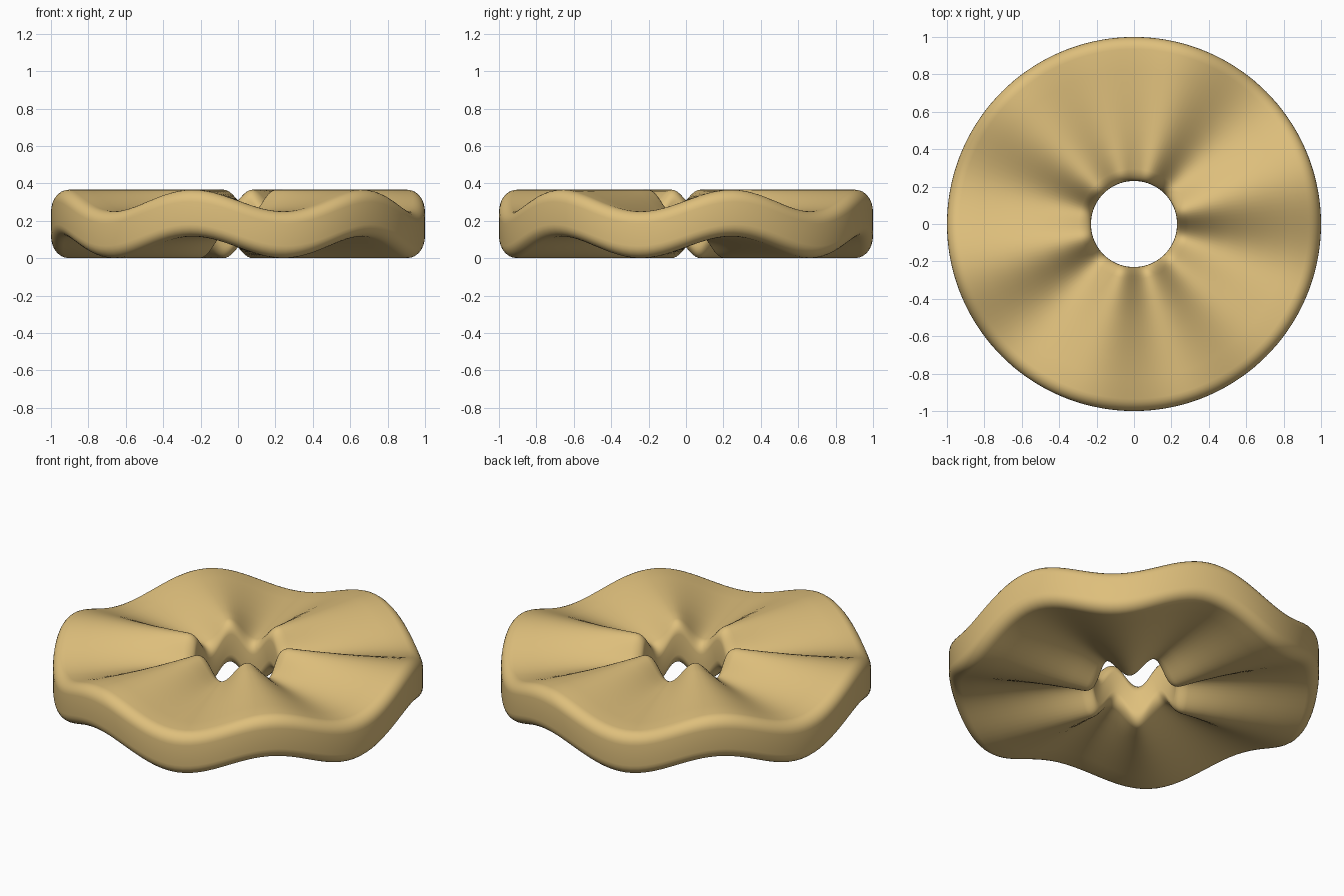
import bpy, bmesh, math
from mathutils import Vector

cube = bpy.data.objects.get("Cube")
if cube:
    bpy.data.objects.remove(cube, do_unlink=True)

INNER, OUTER = 0.23, 1.0
HALF, MID = 0.125, 0.183
ROUND = 0.065
WAVES, SWING = 6, 0.058
STEPS = 144

# Cross-section: a flat bar with rounded corners
profile = []
corners = [(OUTER, HALF, 0), (INNER, HALF, 90), (INNER, -HALF, 180), (OUTER, -HALF, 270)]
for r, z, start in corners:
    cr = r - math.copysign(ROUND, r - 0.5)
    cz = z - math.copysign(ROUND, z)
    for i in range(7):
        a = math.radians(start + i * 15)
        profile.append((cr + ROUND * math.cos(a), cz + ROUND * math.sin(a)))
    # Rings across the broad top and bottom
    if start in (0, 180):
        lo, hi = INNER + ROUND, OUTER - ROUND
        for i in range(1, 6):
            t = i / 6
            r_ring = hi + (lo - hi) * t if start == 0 else lo + (hi - lo) * t
            profile.append((r_ring, z))

# Sweep the section into a ring
bm = bmesh.new()
verts = [bm.verts.new((r, 0, z)) for r, z in profile]
edges = [bm.edges.new((v, verts[(i + 1) % len(verts)])) for i, v in enumerate(verts)]
bmesh.ops.spin(bm, geom=verts + edges, cent=(0, 0, 0), axis=(0, 0, 1),
               angle=math.tau, steps=STEPS, use_merge=True)
bmesh.ops.remove_doubles(bm, verts=bm.verts, dist=0.0001)

# Ripple the ring up and down around its centre
for v in bm.verts:
    v.co.z += MID + SWING * math.sin(WAVES * math.atan2(v.co.y, v.co.x))
bmesh.ops.recalc_face_normals(bm, faces=bm.faces)
for f in bm.faces:
    f.smooth = True

mesh = bpy.data.meshes.new("wavy_ring")
bm.to_mesh(mesh)
bm.free()
ring = bpy.data.objects.new("wavy_ring", mesh)
bpy.context.collection.objects.link(ring)

# Tan material
color = (0.73, 0.52, 0.2, 1)
mat = bpy.data.materials.new("golden_tan")
mat.use_nodes = True
mat.diffuse_color = color
mat.node_tree.nodes["Principled BSDF"].inputs["Base Color"].default_value = color
mesh.materials.append(mat)
